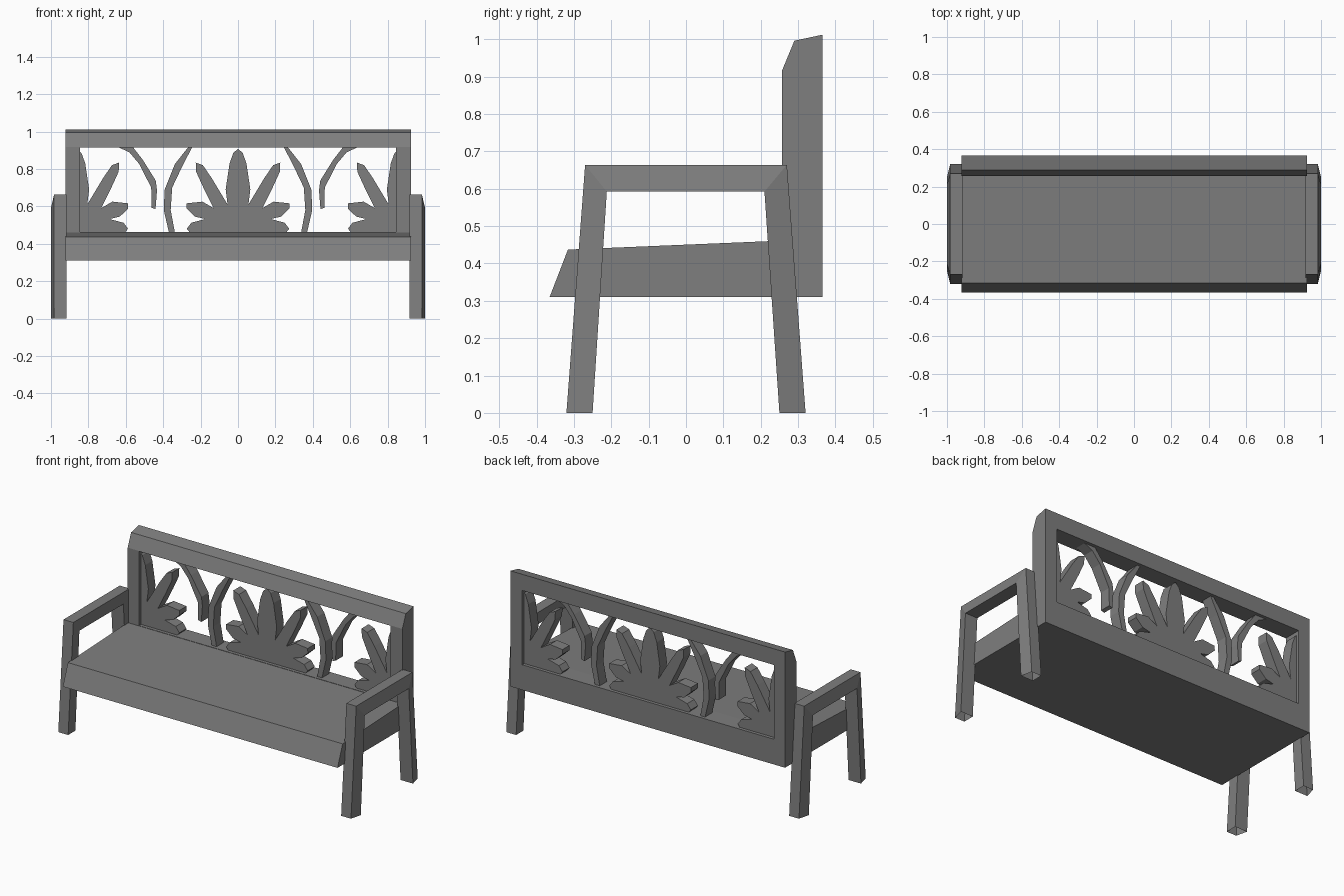
import bpy, bmesh

if "Cube" in bpy.data.objects:
    bpy.data.objects.remove(bpy.data.objects["Cube"])

# Dark grey paint shared by all parts
paint = bpy.data.materials.new("dark_grey_paint")
paint.diffuse_color = (0.21, 0.21, 0.21, 1)
paint.use_nodes = True
paint.node_tree.nodes["Principled BSDF"].inputs["Base Color"].default_value = paint.diffuse_color


def make_object(name, verts, faces):
    mesh = bpy.data.meshes.new(name)
    mesh.from_pydata(verts, [], faces)
    bm = bmesh.new()
    bm.from_mesh(mesh)
    bmesh.ops.recalc_face_normals(bm, faces=bm.faces)
    bm.to_mesh(mesh)
    bm.free()
    mesh.materials.append(paint)
    obj = bpy.data.objects.new(name, mesh)
    bpy.context.collection.objects.link(obj)
    return obj


def prism(name, profile, lo, hi, axis):
    """Extrude a yz profile along x, or an xz profile along y."""
    n = len(profile)
    if axis == 'x':
        verts = [(d, a, b) for d in (lo, hi) for a, b in profile]
    else:
        verts = [(a, d, b) for d in (lo, hi) for a, b in profile]
    faces = [tuple(range(n)), tuple(range(2 * n - 1, n - 1, -1))]
    faces += [(i, (i + 1) % n, n + (i + 1) % n, n + i) for i in range(n)]
    return make_object(name, verts, faces)


# Seat and backrest share one side profile
body = prism("seat_and_back", [
    (-0.365, 0.31), (0.365, 0.31), (0.365, 1.012), (0.29, 0.996),
    (0.257, 0.916), (0.257, 0.461), (-0.316, 0.437)], -0.921, 0.924, 'x')

# Window through the backrest
cutter = prism("back_window_cutter", [
    (-0.845, 0.463), (0.845, 0.463), (0.845, 0.914), (-0.845, 0.914)],
    0.2, 0.45, 'y')
cutter.hide_render = True
mod = body.modifiers.new("window", 'BOOLEAN')
mod.operation = 'DIFFERENCE'
mod.solver = 'EXACT'
mod.object = cutter
bpy.context.view_layer.objects.active = body
bpy.ops.object.modifier_apply(modifier=mod.name)
bpy.data.objects.remove(cutter)

# Arm frames: splayed legs and armrest, outer face slanting to the inner edge
outer = [(-0.32, 0), (-0.27, 0.664), (0.27, 0.664), (0.32, 0)]
inner = [(-0.25, 0), (-0.212, 0.592), (0.21, 0.592), (0.25, 0)]
for side, s in (("left", -1), ("right", 1)):
    verts = [(s * 0.917, y, z) for y, z in outer + inner]
    verts += [(s * 0.983, y, z) for y, z in outer]
    verts += [(s * 1.0, y, z) for y, z in inner]
    faces = []
    for i in range(3):
        faces += [(i, i + 1, i + 5, i + 4),
                  (i + 8, i + 9, i + 13, i + 12),
                  (i, i + 1, i + 9, i + 8),
                  (i + 4, i + 5, i + 13, i + 12)]
    make_object(side + "_arm_frame", verts, faces)

# Cut-out leaf decoration inside the window
half_leaf = [
    (0, 0.908), (0.025, 0.885), (0.045, 0.83), (0.066, 0.69), (0.056, 0.61),
    (0.14, 0.75), (0.188, 0.82), (0.226, 0.834), (0.224, 0.785), (0.185, 0.70),
    (0.13, 0.59), (0.19, 0.625), (0.274, 0.616), (0.275, 0.588), (0.23, 0.545),
    (0.175, 0.532), (0.25, 0.512), (0.274, 0.48), (0.26, 0.463)]
curl = [
    (0.635, 0.914), (0.56, 0.914), (0.51, 0.85), (0.440, 0.738),
    (0.433, 0.685), (0.441, 0.585), (0.462, 0.592), (0.464, 0.70),
    (0.527, 0.825), (0.58, 0.888)]
stem = [
    (0.246, 0.914), (0.295, 0.82), (0.352, 0.70), (0.360, 0.58),
    (0.338, 0.463), (0.370, 0.463), (0.397, 0.58), (0.392, 0.69),
    (0.338, 0.825), (0.268, 0.914)]
Y0, Y1 = 0.277, 0.345
prism("centre_leaf", half_leaf + [(-x, z) for x, z in half_leaf[:0:-1]],
      Y0, Y1, 'y')
for side, s in (("left", -1), ("right", 1)):
    prism(side + "_half_leaf",
          [(s * (0.862 - x), z) for x, z in half_leaf + [(0, 0.463)]],
          Y0, Y1, 'y')
    prism(side + "_curl", [(s * x, z) for x, z in curl], Y0, Y1, 'y')
    prism(side + "_stem", [(s * x, z) for x, z in stem], Y0, Y1, 'y')
